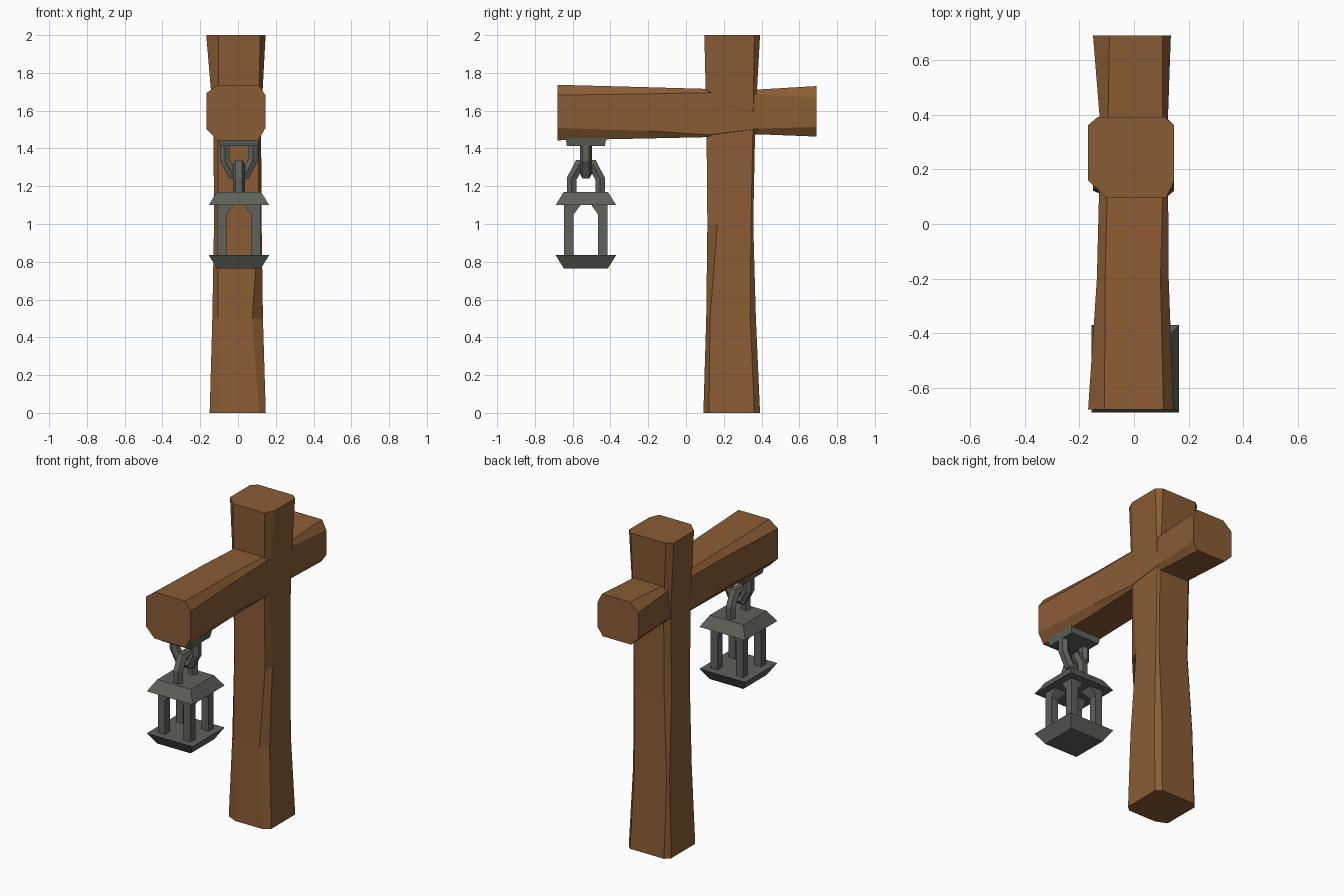
import bpy, bmesh
from mathutils import Vector

if "Cube" in bpy.data.objects:
    bpy.data.objects.remove(bpy.data.objects["Cube"])


def material(name, rgb):
    m = bpy.data.materials.new(name)
    m.diffuse_color = (*rgb, 1)
    m.use_nodes = True
    m.node_tree.nodes["Principled BSDF"].inputs["Base Color"].default_value = m.diffuse_color
    return m


WOOD = material("brown_wood", (0.255, 0.108, 0.035))
IRON = material("grey_iron", (0.112, 0.122, 0.102))
CX, CY = 0.005, -0.53          # lantern axis


def loft(name, rings, mat):
    """Skin a list of equal-length point rings and cap both ends."""
    bm = bmesh.new()
    loops = [[bm.verts.new(p) for p in r] for r in rings]
    n = len(loops[0])
    for a, b in zip(loops, loops[1:]):
        for i in range(n):
            j = (i + 1) % n
            bm.faces.new((a[i], a[j], b[j], b[i]))
    bm.faces.new(loops[0])
    bm.faces.new(loops[-1])
    bmesh.ops.recalc_face_normals(bm, faces=bm.faces)
    me = bpy.data.meshes.new(name)
    bm.to_mesh(me)
    bm.free()
    me.materials.append(mat)
    ob = bpy.data.objects.new(name, me)
    bpy.context.collection.objects.link(ob)
    return ob


def hewn(u0, u1, v0, v1, cuts):
    """Rectangle with four uneven corner cuts, from the low/low corner round."""
    (a, b), (c, d), (e, f), (g, h) = cuts
    return [(u0, v0 + b), (u0 + a, v0), (u1 - c, v0), (u1, v0 + d),
            (u1, v1 - f), (u1 - e, v1), (u0 + g, v1), (u0, v1 - h)]


def square(half, z):
    return [(CX + sx * half, CY + sy * half, z)
            for sx, sy in ((-1, -1), (1, -1), (1, 1), (-1, 1))]


# Rough-hewn upright
s = (0.03, 0.03)
t = (0.012, 0.012)
post = [
    (0.0, hewn(-.15, .147, .092, .392, [(.07, .03), (.035, .03), s, s])),
    (0.5, hewn(-.136, .132, .107, .37, [(.03, .03), (.057, .02), s, t])),
    (1.0, hewn(-.127, .125, .113, .356, [(.022, .03), (.015, .053), t, s])),
    (1.55, hewn(-.13, .122, .108, .367, [(.025, .03), (.015, .03), t, s])),
    (2.0, hewn(-.168, .146, .097, .392, [(.065, .063), (.028, .06), (.035, .03), (.035, .03)])),
]
loft("upright_post", [[(x, y, z) for x, y in r] for z, r in post], WOOD)

# Rough-hewn cross beam running front to back
beam = [
    (-.68, hewn(-.168, .145, 1.443, 1.737, [(.06, .06), (.037, .065), (.037, .055), (.06, .045)])),
    (-.2, hewn(-.136, .127, 1.453, 1.724, [(.03, .04), (.025, .04), (.03, .035), (.03, .035)])),
    (.12, hewn(-.128, .125, 1.46, 1.715, [(.02, .02), (.015, .012), (.02, .02), (.03, .03)])),
    (.38, hewn(-.125, .124, 1.475, 1.712, [s, (.02, .03), (.02, .025), s])),
    (.69, hewn(-.15, .135, 1.463, 1.73, [(.05, .05), (.035, .05), (.03, .06), (.06, .05)])),
]
loft("cross_beam", [[(x, y, z) for x, z in r] for y, r in beam], WOOD)

# Lantern plates
loft("hanger_plate", [square(.1, 1.412), square(.108, 1.455)], IRON)
loft("lantern_roof", [square(.16, 1.10), square(.117, 1.17)], IRON)
loft("lantern_base", [square(.117, .765), square(.16, .835)], IRON)

# Four corner bars, flaring inwards under the roof
for sx in (-1, 1):
    for sy in (-1, 1):
        rings = []
        for z, inner in ((.83, .065), (1.05, .065), (1.105, .025)):
            rings.append([(CX + sx * u, CY + sy * v, z) for u, v in
                          ((inner, inner), (.115, inner), (.115, .115), (inner, .115))])
        loft(f"corner_bar_{'left' if sx < 0 else 'right'}_{'front' if sy < 0 else 'back'}", rings, IRON)


def link(name, z_leg, z_bend, direction, along_x):
    """Half chain link: hexagonal bar swept round a three-sided bend."""
    k = direction
    path = [Vector(p) for p in ((-.075, z_leg), (-.075, z_bend), (-.036, z_bend + k * .075),
                                (.036, z_bend + k * .075), (.075, z_bend), (.075, z_leg))]
    rings = []
    for i, p in enumerate(path):
        d0 = (p - path[max(i - 1, 0)]).normalized() if i else (path[1] - p).normalized()
        d1 = (path[i + 1] - p).normalized() if i < len(path) - 1 else d0
        n0, n1 = Vector((-d0.y, d0.x)), Vector((-d1.y, d1.x))
        m = (n0 + n1).normalized()
        m /= m.dot(n0)
        ring = []
        for r, w in ((-.025, -.017), (0, -.032), (.025, -.017), (.025, .017), (0, .032), (-.025, .017)):
            q = p + m * r
            ring.append((CX + q.x, CY + w, q.y) if along_x else (CX + w, CY + q.x, q.y))
        rings.append(ring)
    loft(name, rings, IRON)


# Interlocked half links
link("upper_chain_link", 1.42, 1.34, -1, True)
link("lower_chain_link", 1.16, 1.24, 1, False)
